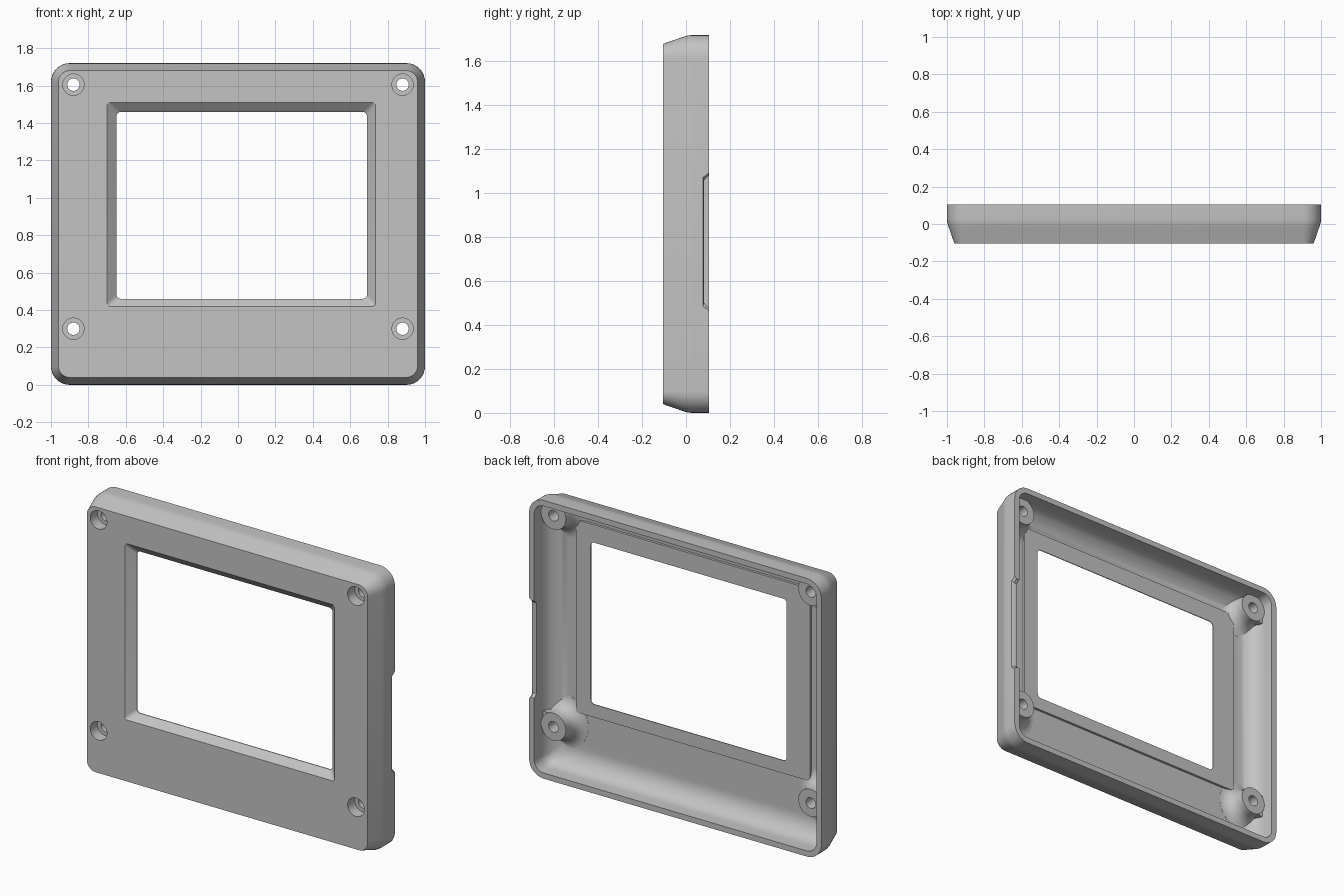
import bpy, bmesh, math

if "Cube" in bpy.data.objects:
    bpy.data.objects.remove(bpy.data.objects["Cube"])

H = 1.72          # overall height
FRONT, BACK = -0.105, 0.105

grey = bpy.data.materials.new("plain grey")
grey.diffuse_color = (0.55, 0.55, 0.55, 1)
grey.use_nodes = True
grey.node_tree.nodes["Principled BSDF"].inputs["Base Color"].default_value = grey.diffuse_color


def rounded(y, x0, x1, z0, z1, r, n=8):
    """Rounded rectangle ring in the XZ plane at depth y."""
    pts = []
    for cx, cz, a in ((x1 - r, z1 - r, 0), (x0 + r, z1 - r, 90),
                      (x0 + r, z0 + r, 180), (x1 - r, z0 + r, 270)):
        for i in range(n + 1):
            t = math.radians(a + 90 * i / n)
            pts.append((cx + r * math.cos(t), y, cz + r * math.sin(t)))
    return pts


def case_ring(y, inset):
    return rounded(y, -1 + inset, 1 - inset, inset, H - inset, max(0.1 - inset, 0.05))


def circle(y, r, x, z, n=40):
    return [(x + r * math.cos(2 * math.pi * i / n), y,
             z + r * math.sin(2 * math.pi * i / n)) for i in range(n)]


def loft(name, rings):
    """Closed solid through rings with equal point counts."""
    bm = bmesh.new()
    loops = [[bm.verts.new(p) for p in ring] for ring in rings]
    for a, b in zip(loops, loops[1:]):
        for i in range(len(a)):
            j = (i + 1) % len(a)
            bm.faces.new((a[i], a[j], b[j], b[i]))
    bm.faces.new(loops[0])
    bm.faces.new(loops[-1])
    bmesh.ops.recalc_face_normals(bm, faces=bm.faces)
    me = bpy.data.meshes.new(name)
    bm.to_mesh(me)
    bm.free()
    me.materials.append(grey)
    ob = bpy.data.objects.new(name, me)
    bpy.context.collection.objects.link(ob)
    return ob


def combine(target, tool, op, keep=False):
    m = target.modifiers.new(op, 'BOOLEAN')
    m.operation, m.solver, m.object = op, 'EXACT', tool
    bpy.context.view_layer.objects.active = target
    bpy.ops.object.modifier_apply(modifier=m.name)
    if not keep:
        bpy.data.objects.remove(tool)


# Hollow shell: chamfered outside, wide cove between inner wall and floor
outer = [(FRONT, 0.04), (-0.03, 0.014), (-0.008, 0.006), (0.01, 0.0015), (0.03, 0), (BACK, 0)]
cove = []
for i in range(11):
    a = math.pi / 2 * i / 10
    cove.append((0.04 - 0.11 * math.sin(a), 0.035 + 0.12 * (1 - math.cos(a))))
inner = [(BACK, 0.035)] + cove
case = loft("front_case", [case_ring(y, t) for y, t in outer + inner])

# Raised pad behind the window
combine(case, loft("window_pad", [rounded(y, -0.81, 0.79, 0.38, 1.57, 0.01)
                                  for y in (-0.09, -0.055)]), 'UNION')

# Flared screw bosses with wall tabs, trimmed to the inside of the case
core = loft("trim_core", [case_ring(y, t + 0.012) for y, t in outer])
core.hide_render = True
spots = [(sx * 0.88, z) for sx in (-1, 1) for z in (0.30, 1.605)]
for x, z in spots:
    flare = [(-0.09, 0.165)]
    for i in range(9):
        a = math.pi / 2 * i / 8
        flare.append((-0.069 + 0.08 * (1 - math.cos(a)), 0.165 - 0.08 * math.sin(a)))
    boss = loft("screw_boss", [circle(y, r, x, z) for y, r in flare + [(0.038, 0.085)]])
    s = math.copysign(1, x)
    x0, x1 = sorted((s * 0.9, s * 0.98))
    tab = loft("boss_tab", [rounded(y, x0, x1, z - 0.07, z + 0.07, 0.005, 2)
                            for y in (-0.08, 0.022)])
    combine(boss, tab, 'UNION')
    combine(boss, core, 'INTERSECT', keep=True)
    combine(case, boss, 'UNION')
bpy.data.objects.remove(core)

# Counterbored screw holes
for x, z in spots:
    combine(case, loft("screw_hole", [circle(y, r, x, z) for y, r in (
        (-0.15, 0.057), (-0.035, 0.057), (-0.035, 0.033), (0.08, 0.033))]), 'DIFFERENCE')

# Window opening with sloped sides
combine(case, loft("window_cut", [
    rounded(-0.125, -0.722, 0.755, 0.402, 1.532, 0.012),
    rounded(-0.06, -0.65, 0.69, 0.46, 1.46, 0.025),
    rounded(0.0, -0.65, 0.69, 0.46, 1.46, 0.025)]), 'DIFFERENCE')


# Shallow notch in the right wall's back edge
def notch_ring(x, y, z0, z1):
    return [(x, 0.13, z0 - 0.02), (x, BACK - 0.008, z0), (x, y, z0 + 0.015),
            (x, y, z1 - 0.015), (x, BACK - 0.008, z1), (x, 0.13, z1 + 0.02)]


combine(case, loft("notch_cut", [notch_ring(0.9, 0.083, 0.485, 1.075),
                                 notch_ring(0.985, 0.083, 0.485, 1.075),
                                 notch_ring(1.02, 0.068, 0.455, 1.105)]), 'DIFFERENCE')

# Smooth curves, sharp edges
bpy.ops.object.select_all(action='DESELECT')
case.select_set(True)
bpy.context.view_layer.objects.active = case
bpy.ops.object.shade_smooth_by_angle(angle=math.radians(25))
